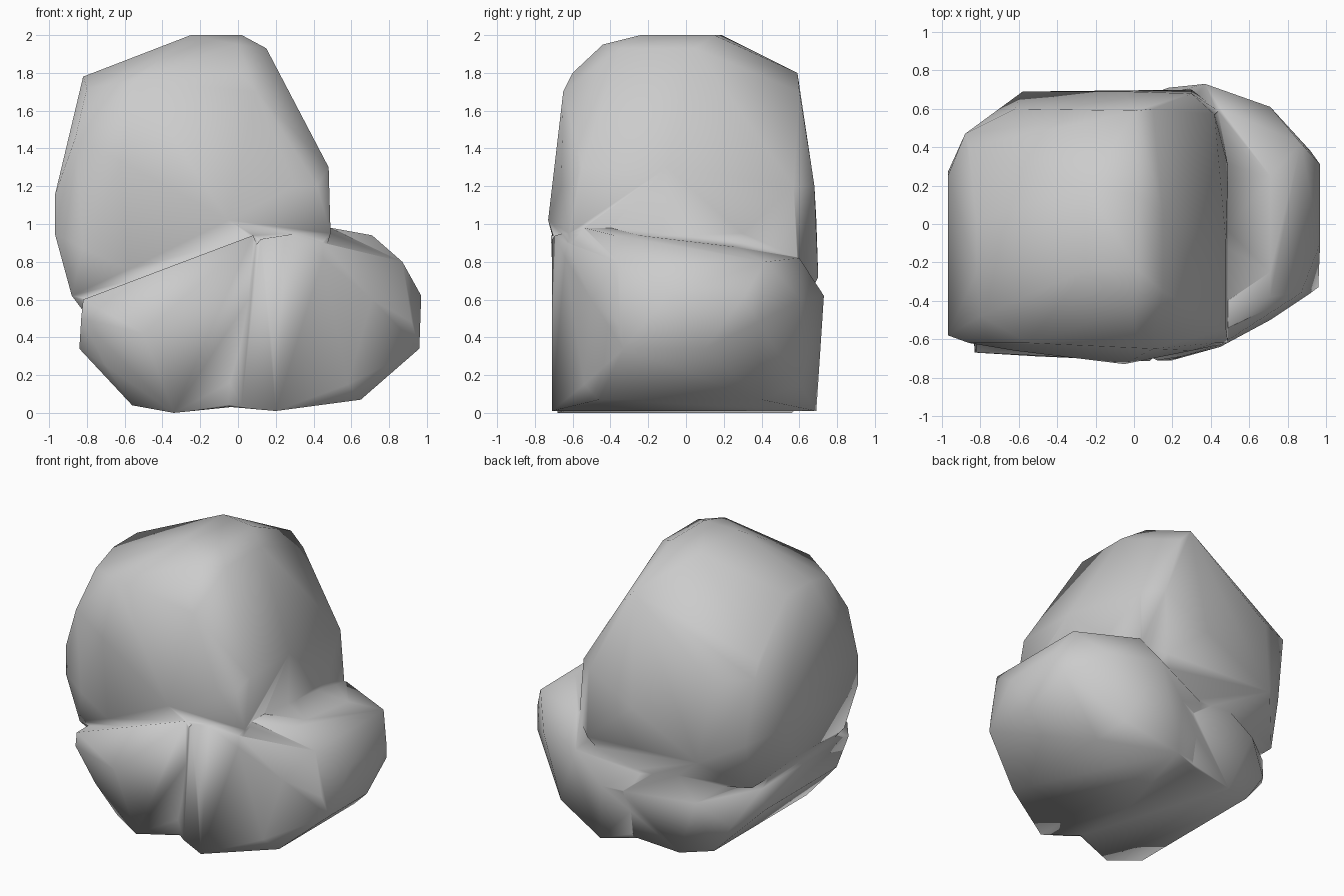
import bpy
import bmesh


def boulder(name, rows):
    """Convex smooth boulder; each row is (x, z, front y, back y)."""
    bm = bmesh.new()
    for x, z, front, back in rows:
        bm.verts.new((x, front, z))
        bm.verts.new((x, back, z))
    bmesh.ops.convex_hull(bm, input=bm.verts[:])
    loose = [v for v in bm.verts if not v.link_faces]
    bmesh.ops.delete(bm, geom=loose, context='VERTS')
    bmesh.ops.recalc_face_normals(bm, faces=bm.faces[:])
    mesh = bpy.data.meshes.new(name)
    bm.to_mesh(mesh)
    bm.free()
    obj = bpy.data.objects.new(name, mesh)
    bpy.context.collection.objects.link(obj)
    return obj


# Tall boulder leaning to the left, with a slanted cut at its upper back left
tall = boulder("boulder_cluster", [
    (-0.25, 2.00, -0.24, 0.19), (0.02, 2.00, -0.24, 0.15),
    (0.00, 1.95, -0.44, 0.25), (0.15, 1.93, -0.35, 0.05),
    (-0.82, 1.78, -0.25, 0.02), (0.01, 1.80, -0.60, 0.59),
    (-0.80, 1.72, -0.48, 0.05), (-0.55, 1.76, -0.62, 0.00),
    (0.10, 1.70, -0.65, 0.60), (-0.86, 1.46, -0.62, 0.40),
    (-0.62, 1.33, -0.66, 0.60), (-0.88, 1.36, -0.61, 0.47),
    (0.48, 1.30, -0.55, -0.10),
    (0.42, 1.20, -0.62, 0.57), (0.30, 1.20, -0.66, 0.68),
    (-0.97, 1.15, -0.58, 0.25), (-0.05, 1.02, -0.73, 0.69),
    (0.49, 0.95, -0.62, 0.30), (-0.97, 0.95, -0.58, 0.27),
    (-0.82, 0.87, -0.62, 0.49), (-0.58, 0.76, -0.66, 0.69),
    (0.44, 0.78, -0.60, 0.59), (0.30, 0.72, -0.64, 0.70),
    (-0.88, 0.62, -0.55, 0.00), (-0.82, 0.54, -0.50, 0.42),
    (0.10, 0.40, -0.50, 0.55),
])

# Low boulder at the left foot
left = boulder("left_foot_boulder", [
    (0.08, 0.94, -0.715, 0.50), (-0.82, 0.60, -0.67, 0.10),
    (-0.83, 0.50, -0.67, 0.32), (-0.50, 0.42, -0.69, 0.61),
    (0.04, 0.38, -0.65, 0.66), (-0.84, 0.34, -0.52, 0.30),
    (-0.70, 0.25, -0.63, 0.48), (-0.56, 0.04, -0.58, 0.48),
    (-0.34, 0.00, -0.68, 0.56), (0.00, 0.04, -0.58, 0.60),
    (0.25, 0.52, -0.55, 0.58), (0.25, 0.06, -0.45, 0.50),
])

# Low boulder on the right
right = boulder("right_boulder", [
    (0.49, 0.98, -0.54, -0.40), (0.71, 0.94, -0.38, -0.25),
    (0.12, 0.92, -0.71, 0.40), (0.25, 0.94, -0.69, 0.20),
    (0.71, 0.88, -0.42, 0.25), (0.45, 0.90, -0.63, 0.20),
    (0.45, 0.82, -0.64, 0.60), (0.87, 0.80, -0.36, 0.42),
    (0.97, 0.62, -0.10, 0.31), (0.37, 0.62, -0.66, 0.73),
    (0.71, 0.60, -0.50, 0.61), (0.92, 0.48, -0.36, 0.38),
    (0.18, 0.40, -0.71, 0.71), (0.96, 0.34, -0.33, 0.10),
    (0.03, 0.30, -0.65, 0.60), (0.65, 0.07, -0.46, 0.40),
    (0.58, 0.15, -0.54, 0.60),
    (0.02, 0.04, -0.65, 0.60), (0.20, 0.01, -0.71, 0.69),
    (-0.22, 0.48, -0.55, 0.57), (-0.25, 0.05, -0.45, 0.48),
])

# Fuse the three boulders so the creases blend
bpy.context.view_layer.objects.active = tall
for part in (left, right):
    mod = tall.modifiers.new("fuse", 'BOOLEAN')
    mod.operation = 'UNION'
    mod.solver = 'EXACT'
    mod.object = part
    bpy.ops.object.modifier_apply(modifier=mod.name)
    bpy.data.objects.remove(part)
for f in tall.data.polygons:
    f.use_smooth = True
